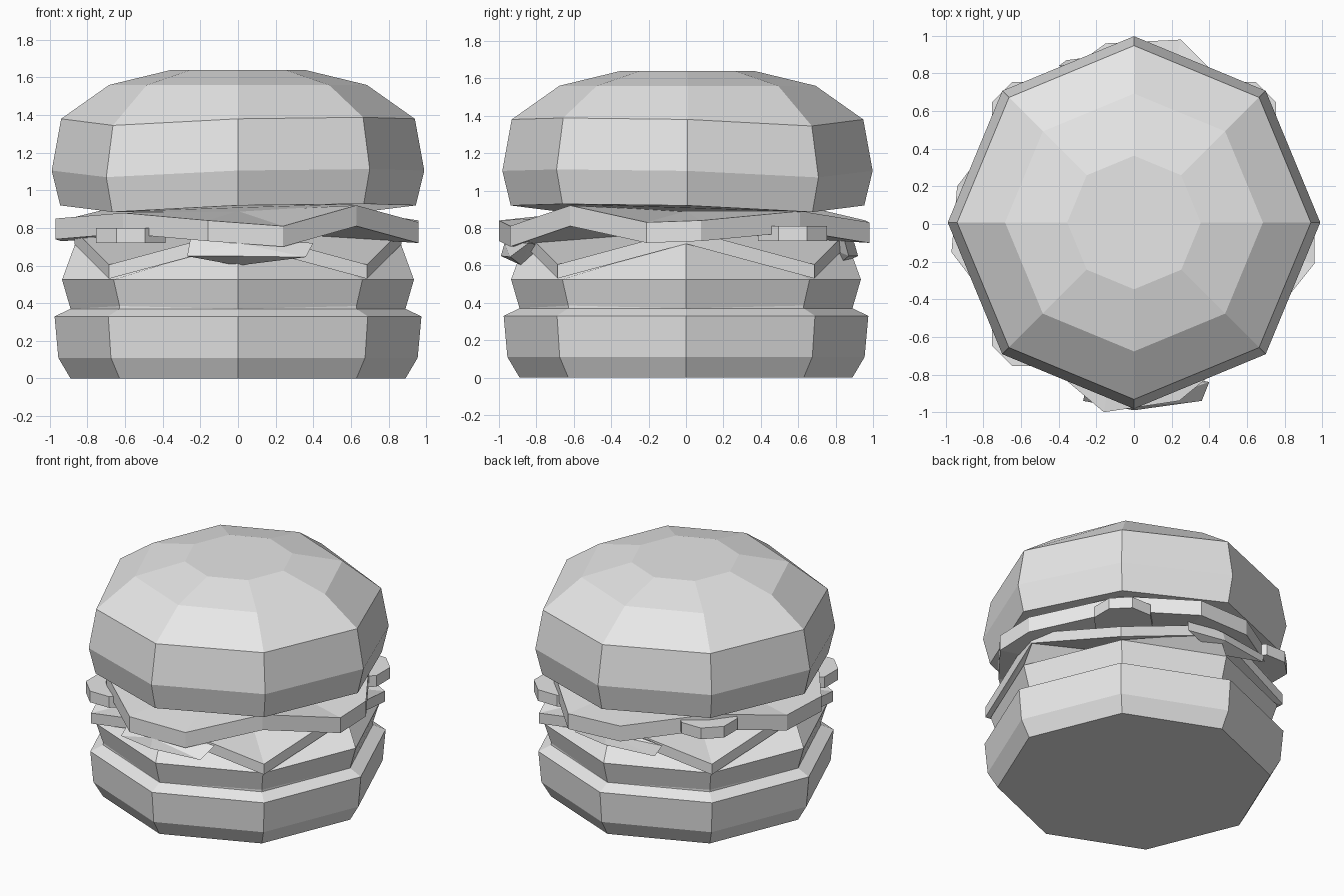
import bpy
import bmesh
from math import cos, sin, pi

cube = bpy.data.objects.get("Cube")
if cube:
    bpy.data.objects.remove(cube, do_unlink=True)

grey = bpy.data.materials.new("plain light grey")
grey.use_nodes = True
grey.diffuse_color = (0.8, 0.8, 0.8, 1)
grey.node_tree.nodes["Principled BSDF"].inputs["Base Color"].default_value = (0.8, 0.8, 0.8, 1)


def finish(bm, name):
    """Turn a bmesh into a flat shaded object."""
    bmesh.ops.recalc_face_normals(bm, faces=bm.faces)
    mesh = bpy.data.meshes.new(name)
    bm.to_mesh(mesh)
    bm.free()
    mesh.materials.append(grey)
    obj = bpy.data.objects.new(name, mesh)
    bpy.context.collection.objects.link(obj)
    return obj


def ring(r, z, r_diag=None, z_diag=None, low=0.0, high=0.0):
    """Eight points; diagonal corners can differ, and be bent down or up in pairs."""
    points = []
    for i in range(8):
        a = i * pi / 4
        diagonal = i % 2 == 1
        radius = r_diag if diagonal and r_diag else r
        height = z_diag if diagonal and z_diag else z
        if diagonal:
            height += -low if sin(2 * a) > 0 else high
        points.append((radius * cos(a), radius * sin(a), height))
    return points


def loft(name, rings):
    """Skin stacked rings and close both ends."""
    bm = bmesh.new()
    rows = [[bm.verts.new(p) for p in points] for points in rings]
    n = len(rows[0])
    for a, b in zip(rows, rows[1:]):
        for i in range(n):
            j = (i + 1) % n
            bm.faces.new((a[i], a[j], b[j], b[i]))
    bm.faces.new(rows[0])
    bm.faces.new(rows[-1])
    return finish(bm, name)


def sheet(name, outline, thickness, centre_z):
    """Wavy slab: an outline with fans above and below."""
    bm = bmesh.new()
    layers = []
    for drop in (0, thickness):
        rim = [bm.verts.new((x, y, z - drop)) for x, y, z in outline]
        centre = bm.verts.new((0, 0, centre_z - drop))
        for i, v in enumerate(rim):
            bm.faces.new((v, rim[(i + 1) % len(rim)], centre))
        layers.append(rim)
    top, low = layers
    for i in range(len(top)):
        j = (i + 1) % len(top)
        bm.faces.new((top[i], top[j], low[j], low[i]))
    return finish(bm, name)


def hull(name, points):
    bm = bmesh.new()
    for p in points:
        bm.verts.new(p)
    result = bmesh.ops.convex_hull(bm, input=bm.verts)
    loose = [v for v in result["geom_interior"] if isinstance(v, bmesh.types.BMVert)]
    bmesh.ops.delete(bm, geom=loose, context="VERTS")
    return finish(bm, name)


# Bottom bun and patty
loft("bottom_bun", [ring(0.89, 0), ring(0.955, 0.11), ring(0.975, 0.33), ring(0.89, 0.37)])
loft("patty", [ring(0.89, 0.35), ring(0.89, 0.37, z_diag=0.385), ring(0.935, 0.525),
               ring(0.86, 0.73, r_diag=0.62, z_diag=0.64)])

# Cheese: square slice whose corners fold down over the patty
cheese = ring(0.87, 0.79, r_diag=0.97, z_diag=0.605)
sheet("cheese", cheese, 0.075, 0.79)

# Small drooping flaps at front and back
for name, s, reach in (("front_flap", 1, 0.99), ("back_flap", -1, 0.92)):
    hull(name, [(x * s, -y * s, z) for x, y, z in (
        (-0.25, 0.84, 0.76), (0.4, 0.84, 0.72), (-0.27, reach - 0.05, 0.65),
        (0.36, reach - 0.05, 0.645), (0, reach, 0.65), (0, reach - 0.02, 0.72),
        (0, reach - 0.11, 0.6), (0, 0.75, 0.7))])

# Lettuce: wavy twelve-cornered slab
lettuce = [(0.96, -0.21, 0.83), (0.96, 0.08, 0.84), (0.62, 0.61, 0.89),
           (0.25, 0.98, 0.83), (-0.15, 0.96, 0.84), (-0.62, 0.62, 0.92),
           (-0.94, 0.2, 0.84), (-0.97, -0.15, 0.85), (-0.61, -0.62, 0.88),
           (-0.16, -1.0, 0.84), (0.24, -0.94, 0.81), (0.63, -0.62, 0.92)]
sheet("lettuce", lettuce, 0.11, 0.89)

# Pickle slices peeping out at three corners
for name, x, y, z in (("front_right_pickle", -1, -1, 0.72), ("back_left_pickle", 1, 1, 0.73),
                      ("back_right_pickle", -1, 1, 0.8)):
    pickle = loft(name, [ring(0.2, 0), ring(0.2, 0.08)])
    pickle.location = (0.57 * x, 0.57 * y, z)
    pickle.rotation_euler.z = pi / 8

# Top bun: domed octagon, bent slightly across its diagonals
bend = dict(low=0.035, high=0.008)
top_bun = loft("top_bun", [ring(0.945, 0.92, **bend), ring(0.99, 1.105, **bend),
                           ring(0.94, 1.38, **bend), ring(0.685, 1.56),
                           ring(0.355, 1.64)])
top_bun.location.y = 0.008
